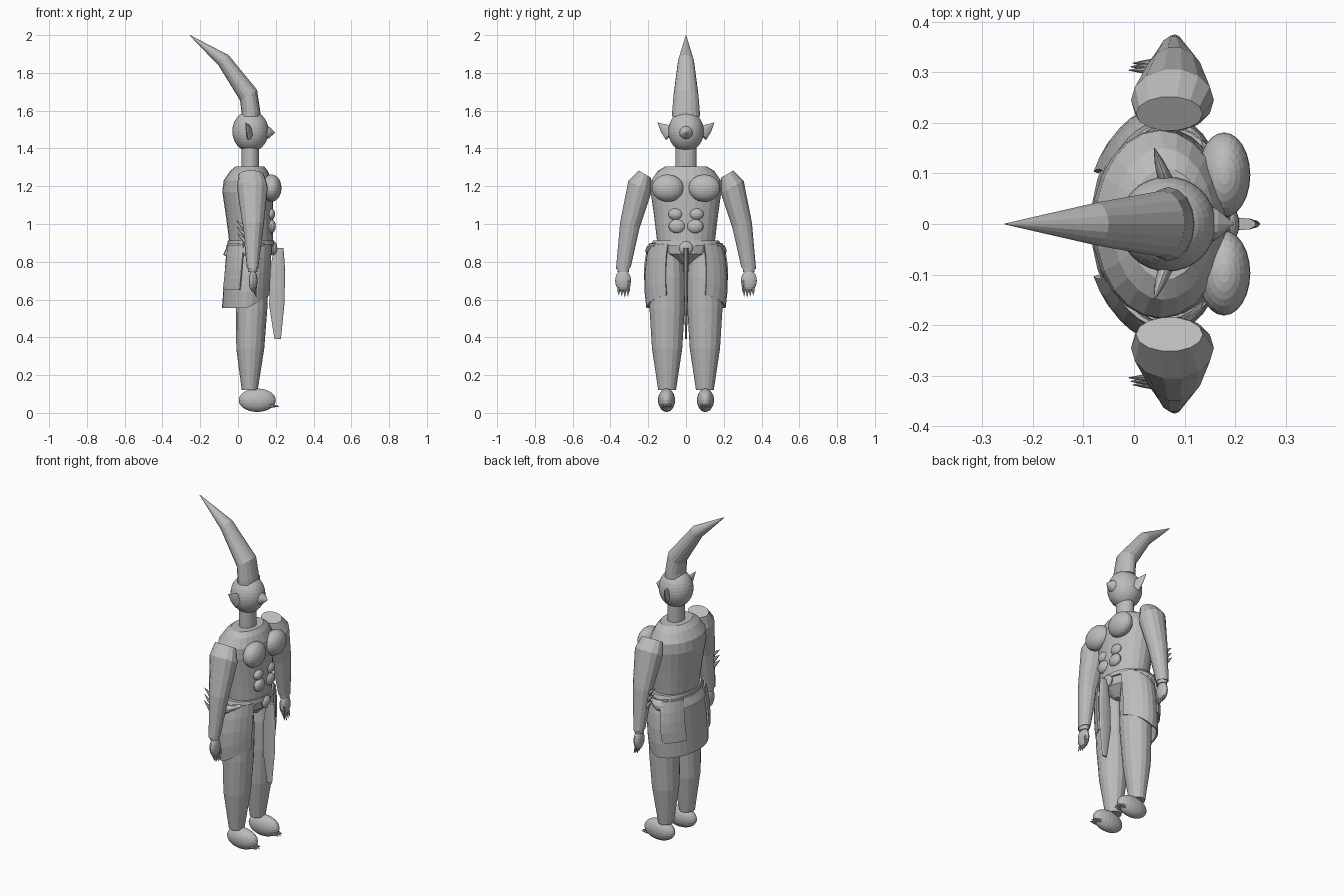
import bpy, bmesh, math
from mathutils import Vector

if "Cube" in bpy.data.objects:
    bpy.data.objects.remove(bpy.data.objects["Cube"])

grey = bpy.data.materials.new("plain grey")
grey.use_nodes = True
GREY = (0.5, 0.5, 0.5, 1)
grey.diffuse_color = GREY
grey.node_tree.nodes["Principled BSDF"].inputs["Base Color"].default_value = GREY

SIDES = (("left", 1), ("right", -1))


def finish(name, bm):
    bmesh.ops.recalc_face_normals(bm, faces=bm.faces)
    mesh = bpy.data.meshes.new(name)
    bm.to_mesh(mesh)
    bm.free()
    mesh.materials.append(grey)
    obj = bpy.data.objects.new(name, mesh)
    bpy.context.collection.objects.link(obj)
    return obj


def loft(name, rings, n=16):
    """Skin elliptical rings, each given as (centre, half axis u, half axis v)."""
    bm = bmesh.new()
    loops = []
    for c, u, v in rings:
        angles = [math.tau * i / n for i in range(n)]
        loops.append([bm.verts.new(Vector(c) + Vector(u) * math.cos(a) + Vector(v) * math.sin(a))
                      for a in angles])
    for a, b in zip(loops, loops[1:]):
        for i in range(n):
            j = (i + 1) % n
            bm.faces.new((a[i], a[j], b[j], b[i]))
    bm.faces.new(loops[0])
    bm.faces.new(loops[-1])
    return finish(name, bm)


def column(name, rows, y=0, n=20):
    """Upright loft from rows of (z, centre x, half depth, half width)."""
    return loft(name, [((x, y, z), (rx, 0, 0), (0, ry, 0)) for z, x, rx, ry in rows], n)


def ball(name, centre, radii, u=24, v=14):
    bm = bmesh.new()
    bmesh.ops.create_uvsphere(bm, u_segments=u, v_segments=v, radius=1)
    for vert in bm.verts:
        vert.co = Vector(centre) + vert.co * Vector(radii)
    return finish(name, bm)


def spike(name, base, tip, ru, rv, n=10):
    """Cone from base to tip; ru is the half size across x or y, rv the other half size."""
    base, tip = Vector(base), Vector(tip)
    d = (tip - base).normalized()
    u = d.cross(Vector((0, 0, 1)) if abs(d.z) < 0.9 else Vector((1, 0, 0))).normalized()
    v = d.cross(u)
    return loft(name, [(base, u * ru, v * rv), (base.lerp(tip, 0.5), u * ru * 0.65, v * rv * 0.65),
                       (tip, u * 0.001, v * 0.001)], n)


def wrap(name, start, end, top, bottom, grow, n):
    """Curved cloth sheet around the hips; angle zero points ahead."""
    bm = bmesh.new()
    grid = []
    for i in range(n + 1):
        a = math.radians(start + (end - start) * i / n)
        low = bottom + 0.08 * max(0, math.cos(a))
        line = []
        for k in range(5):
            t = k / 4
            cx = 0.068 - 0.018 * t
            rx = 0.122 + 0.008 * t + grow
            ry = 0.19 + 0.07 * t * (1 - t) + 0.015 * t + grow
            line.append(bm.verts.new((cx + rx * math.cos(a), ry * math.sin(a), top + (low - top) * t)))
        grid.append(line)
    for p, q in zip(grid, grid[1:]):
        for k in range(4):
            bm.faces.new((p[k], q[k], q[k + 1], p[k + 1]))
    obj = finish(name, bm)
    solid = obj.modifiers.new("thickness", "SOLIDIFY")
    solid.thickness = 0.01
    solid.offset = 0
    return obj


# Torso, waist belt, pelvis and neck
column("torso", [(0.88, 0.07, 0.115, 0.15), (0.95, 0.066, 0.118, 0.158), (1.05, 0.06, 0.125, 0.17),
                 (1.17, 0.052, 0.135, 0.187), (1.23, 0.052, 0.128, 0.185), (1.28, 0.058, 0.1, 0.15),
                 (1.305, 0.063, 0.075, 0.11)], n=24)
column("belt", [(0.885, 0.068, 0.125, 0.185), (0.912, 0.068, 0.122, 0.175)], n=24)
column("pelvis", [(0.9, 0.07, 0.118, 0.16), (0.84, 0.07, 0.112, 0.13), (0.79, 0.07, 0.06, 0.03)])
column("neck", [(1.28, 0.065, 0.046, 0.055), (1.41, 0.065, 0.046, 0.055)])

# Head, nose and swept horn
ball("head", (0.066, 0, 1.491), (0.096, 0.094, 0.109), 32, 18)
spike("nose", (0.135, 0, 1.485), (0.197, 0, 1.485), 0.045, 0.045, 12)
loft("horn", [((0.068, 0, 1.57), (0.052, 0, 0), (0, 0.073, 0)),
              ((0.068, 0, 1.595), (0.05, 0, 0), (0, 0.073, 0)),
              ((0.056, 0, 1.682), (0.045, 0, 0.028), (0, 0.066, 0)),
              ((-0.076, 0, 1.866), (0.026, 0, 0.028), (0, 0.042, 0)),
              ((-0.255, 0, 1.999), (0.001, 0, 0.001), (0, 0.001, 0))])

# Abdomen muscles and buckle
for label, s in SIDES:
    ball(label + "_chest", (0.178, s * 0.097, 1.19), (0.052, 0.084, 0.072))
    ball(label + "_upper_abdomen", (0.172, s * 0.055, 1.052), (0.025, 0.038, 0.031), 16, 10)
    ball(label + "_lower_abdomen", (0.175, s * 0.048, 0.988), (0.025, 0.044, 0.037), 16, 10)
ball("buckle", (0.188, 0, 0.872), (0.02, 0.037, 0.037), 16, 10)

# Skirt, hip flaps and thin front cloth
wrap("skirt", 30, 330, 0.895, 0.555, 0, 24)
wrap("skirt_waistband", 0, 360, 0.895, 0.835, -0.006, 32).scale.z = 1
column("front_cloth", [(0.39, 0.21, 0.017, 0.005), (0.57, 0.205, 0.04, 0.009),
                       (0.75, 0.21, 0.04, 0.012), (0.872, 0.215, 0.026, 0.012)], n=12)

for label, s in SIDES:
    wrap(label + "_hip_flap", s * 106, s * 152, 0.888, 0.65, 0.012, 5)

    # Leg, foot and toe claws
    column(label + "_leg", [(0.12, 0.062, 0.042, 0.047), (0.34, 0.065, 0.074, 0.08),
                            (0.55, 0.072, 0.083, 0.093), (0.72, 0.072, 0.09, 0.093),
                            (0.86, 0.072, 0.08, 0.08)], s * 0.1, 16)
    ball(label + "_foot", (0.102, s * 0.103, 0.067), (0.098, 0.045, 0.062))
    for i in (-1, 0, 1):
        y = s * 0.103 + i * 0.018
        spike(label + "_toe_claw", (0.165, y, 0.04), (0.218 - 0.008 * abs(i), y, 0.034), 0.01, 0.012, 8)

    # Sleeve, cuff and hand
    loft(label + "_arm", [((0.07, s * 0.218, 1.264), (0.066, 0, 0), (0, s * 0.034, 0.02)),
                          ((0.076, s * 0.245, 1.195), (0.082, 0, 0), (0, s * 0.062, 0.034)),
                          ((0.08, s * 0.297, 0.995), (0.056, 0, 0), (0, s * 0.053, 0.014)),
                          ((0.077, s * 0.332, 0.765), (0.03, 0, 0), (0, s * 0.04, -0.004))], 14)
    column(label + "_cuff", [(0.745, 0.078, 0.024, 0.03), (0.775, 0.078, 0.027, 0.034)], s * 0.332, 14)
    ball(label + "_hand", (0.08, s * 0.333, 0.7), (0.023, 0.042, 0.058), 16, 10)
    for i in range(4):
        y = s * (0.308 + 0.016 * i)
        spike(label + "_finger", (0.082, y, 0.665), (0.098, y, 0.61 + 0.006 * abs(i - 1)), 0.009, 0.009, 8)
    spike(label + "_thumb", (0.088, s * 0.305, 0.7), (0.098, s * 0.298, 0.64), 0.01, 0.01, 8)

    # Forearm spikes sweeping back and up
    for i in range(3):
        z = 0.9 + 0.035 * i
        y = s * (0.318 - 0.007 * i)
        spike(label + "_arm_spike", (0.045, y, z), (-0.01 + 0.004 * (2 - i), y, z + 0.05), 0.01, 0.014, 8)

    # Pointed ear
    spike(label + "_ear", (0.064, s * 0.082, 1.475), (0.04, s * 0.15, 1.537), 0.016, 0.04, 12)
